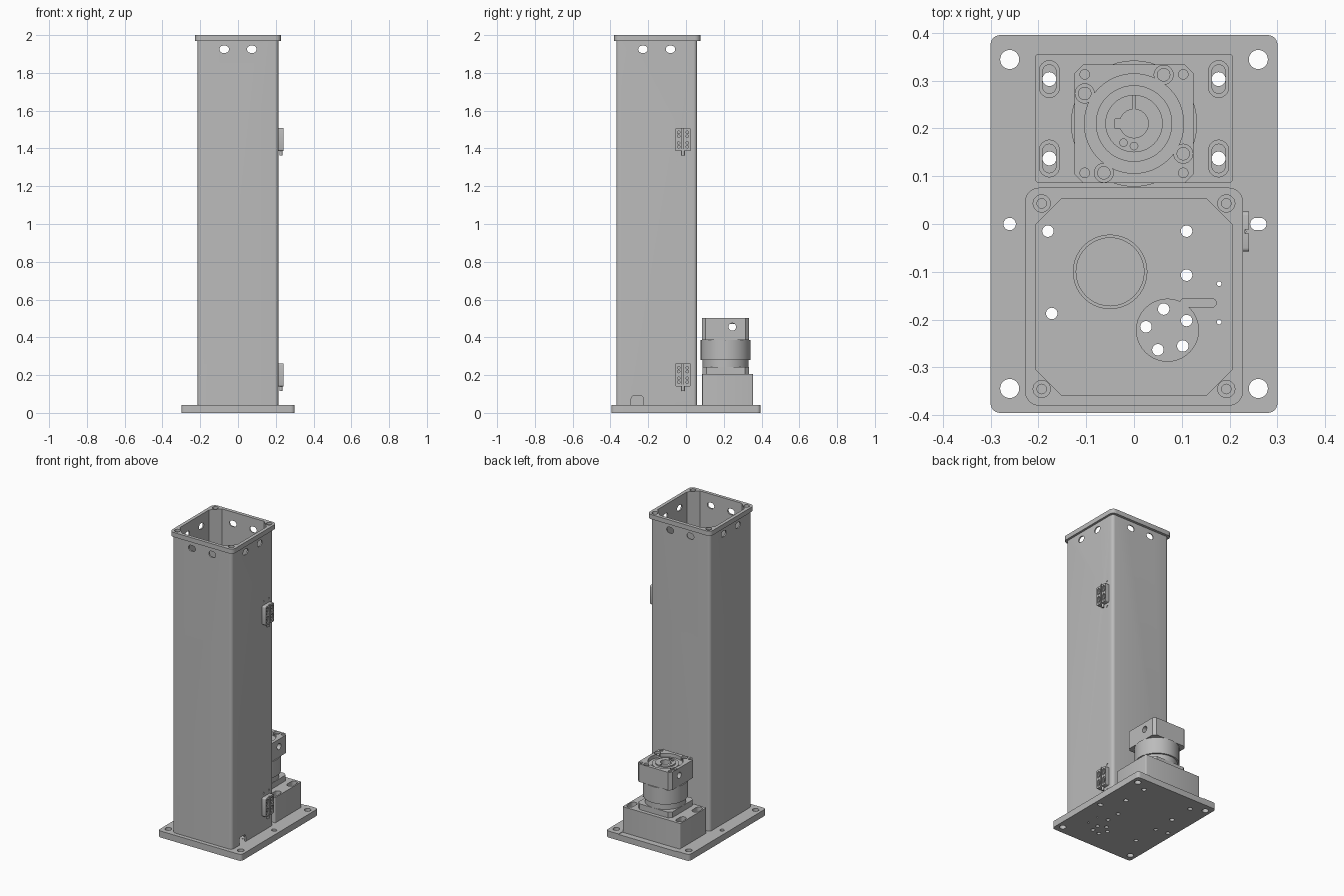
import bpy
import bmesh
from math import cos, sin, pi, radians

cube = bpy.data.objects.get("Cube")
if cube:
    bpy.data.objects.remove(cube, do_unlink=True)

grey = bpy.data.materials.new("machined grey")
grey.use_nodes = True
grey.diffuse_color = (0.5, 0.5, 0.5, 1)
grey.node_tree.nodes["Principled BSDF"].inputs["Base Color"].default_value = (0.5, 0.5, 0.5, 1)


def outline(u, v, w, h, r=0, steps=6):
    """Rectangle with rounded corners; one step gives chamfers, r = half width gives circles."""
    pts = []
    for k, (su, sv) in enumerate([(1, 1), (-1, 1), (-1, -1), (1, -1)]):
        for i in range(steps + 1 if r else 1):
            a = (k + i / steps) * pi / 2
            p = (u + su * (w / 2 - r) + r * cos(a), v + sv * (h / 2 - r) + r * sin(a))
            if not any(abs(p[0] - q[0]) + abs(p[1] - q[1]) < 1e-5 for q in pts):
                pts.append(p)
    return pts


def prism(name, pts, lo, hi, axis="Z"):
    """Solid made by extruding an outline along an axis."""
    place = {"Z": lambda u, v, t: (u, v, t),
             "X": lambda u, v, t: (t, u, v),
             "Y": lambda u, v, t: (u, t, v)}[axis]
    bm = bmesh.new()
    rings = [[bm.verts.new(place(u, v, t)) for u, v in pts] for t in (lo, hi)]
    bm.faces.new(rings[0])
    bm.faces.new(rings[1])
    n = len(pts)
    for i in range(n):
        j = (i + 1) % n
        bm.faces.new((rings[0][i], rings[0][j], rings[1][j], rings[1][i]))
    bmesh.ops.recalc_face_normals(bm, faces=bm.faces)
    mesh = bpy.data.meshes.new(name)
    bm.to_mesh(mesh)
    bm.free()
    mesh.materials.append(grey)
    ob = bpy.data.objects.new(name, mesh)
    bpy.context.collection.objects.link(ob)
    return ob


def box(name, u, v, w, h, lo, hi, r=0, steps=6, axis="Z"):
    return prism(name, outline(u, v, w, h, r, steps), lo, hi, axis)


def disc(name, u, v, r, lo, hi, axis="Z", steps=6):
    return box(name, u, v, 2 * r, 2 * r, lo, hi, r, steps, axis)


def cut(ob, cutters):
    """Subtract the cutters, bake the result and drop the cutters."""
    for c in cutters:
        c.hide_render = True
        mod = ob.modifiers.new("cut", "BOOLEAN")
        mod.operation = "DIFFERENCE"
        mod.solver = "EXACT"
        mod.object = c
    bpy.context.view_layer.update()
    graph = bpy.context.evaluated_depsgraph_get()
    baked = bpy.data.meshes.new_from_object(ob.evaluated_get(graph))
    ob.modifiers.clear()
    ob.data = baked
    for c in cutters:
        bpy.data.objects.remove(c, do_unlink=True)


PLATE = 0.042      # base plate top
COL_Y = -0.155     # column centre
GEAR_Y = 0.21      # gearbox centre
SIGNS = [(sx, sy) for sx in (-1, 1) for sy in (-1, 1)]
mount_slots = [(sx * 0.177, 0.22 + sy * 0.083) for sx, sy in SIGNS]

# Base plate with through holes and shallow recesses
base = box("base_plate", 0, 0, 0.6, 0.79, 0, PLATE, 0.02)
holes = [disc("hole", sx * 0.26, sy * 0.344, 0.02, -1, 1) for sx, sy in SIGNS]
holes += [disc("hole", -0.26, 0, 0.013, -1, 1),
          box("hole", 0.26, 0, 0.034, 0.026, -1, 1, 0.013)]
holes += [disc("hole", x, y, 0.0145, -1, 1) for x, y in mount_slots]
floor_holes = [(-0.18, -0.015), (0.11, -0.015), (0.11, -0.107), (-0.172, -0.187), (0.062, -0.178),
               (0.025, -0.215), (0.11, -0.202), (0.05, -0.263), (0.102, -0.255)]
holes += [disc("hole", x, y, 0.012, -1, 1) for x, y in floor_holes]
holes += [disc("hole", 0.178, y, 0.005, -1, 1, steps=3) for y in (-0.125, -0.205)]
holes += [disc("recess", 0.07, -0.222, 0.065, PLATE - 0.01, 1, steps=10),
          box("recess", 0.134, -0.165, 0.076, 0.018, PLATE - 0.007, 1, 0.009),
          box("recess", 0, 0.3, 0.416, 0.43, PLATE - 0.003, 1)]
cut(base, holes)

# Cable grommet on the floor inside the column
grommet = disc("cable_grommet", -0.05, -0.1, 0.078, PLATE, 0.07, steps=10)
cut(grommet, [disc("bore", -0.05, -0.1, 0.071, 0.05, 1, steps=10)])

# Hollow column and its top flange, sharing the same inner profile
column = box("column", 0, COL_Y, 0.428, 0.428, PLATE, 1.975, 0.02)
flange = box("top_flange", 0, COL_Y + 0.003, 0.456, 0.456, 1.97, 2, 0.03)
corners = [(sx * 0.193, COL_Y + 0.004 + sy * 0.194) for sx, sy in SIGNS]


def bore():
    return box("bore", 0, COL_Y + 0.002, 0.412, 0.412, -1, 3, 0.055, 1)


column_cuts = [bore()]
for d in (-0.073, 0.073):
    column_cuts.append(box("slot", d, 1.925, 0.05, 0.038, -1, 1, 0.019, axis="Y"))
    column_cuts.append(box("slot", COL_Y + d, 1.925, 0.05, 0.038, -1, 1, 0.019, axis="X"))
column_cuts.append(box("cable_exit", -0.258, 0.04, 0.064, 0.1, 0.1, 1, 0.015, axis="X"))
column_cuts += [disc("screw_hole", x, y, 0.01, 1.85, 3) for x, y in corners]
for z in (0, -1.246):
    for y, dz in ((-0.042, 1.533), (0.01, 1.533), (0.01, 1.362)):
        column_cuts.append(disc("screw_hole", y, dz + z, 0.006, 0.21, 1, "X", 3))
cut(column, column_cuts)
flange_cuts = [bore()]
for x, y in corners:
    flange_cuts += [disc("screw_head_seat", x, y, 0.018, 1.985, 3), disc("screw_hole", x, y, 0.01, 1, 3)]
cut(flange, flange_cuts)

# Two connector blocks on the side of the column
for label, z in (("upper", 1.447), ("lower", 0.201)):
    block = box(label + "_connector", -0.016, z, 0.084, 0.122, 0.212, 0.241, 0.008, 3, "X")
    pockets = [box("groove", -0.016, z, 0.008, 0.2, 0.232, 1, axis="X")]
    for dy in (-0.023, 0.023):
        for dz in (-0.028, 0.028):
            pockets.append(box("pocket", -0.016 + dy, z + dz, 0.026, 0.044, 0.235, 1, 0.013, 4, "X"))
            for e in (-0.01, 0.01):
                pockets.append(disc("socket", -0.016 + dy, z + dz + e, 0.007, 0.225, 1, "X", 3))
    cut(block, pockets)
    disc(label + "_connector_pin", -0.016, 0.227, 0.008, z - 0.085, z - 0.05, "Z", 3).location = (0.227, 0.016, 0)
    pin = bpy.data.objects[label + "_connector_pin"]
    pin.location = (0.227 + 0.016, -0.016 - 0.227, 0)

# Gearbox mount with counterbored slots
mount = box("gearbox_mount", 0, 0.221, 0.414, 0.27, PLATE - 0.003, 0.206, 0.008, 3)
mount_cuts = []
for x, y in mount_slots:
    mount_cuts += [box("slot_seat", x, y, 0.042, 0.077, 0.15, 1, 0.021),
                   box("slot", x, y, 0.028, 0.06, -1, 1, 0.014)]
cut(mount, mount_cuts)

# Gearbox: square foot, neck, round body
box("gearbox_foot", 0, GEAR_Y, 0.245, 0.245, 0.206, 0.243, 0.02, 1)
disc("gearbox_neck", 0, GEAR_Y, 0.122, 0.243, 0.28, steps=12)
disc("gearbox_body", 0, GEAR_Y, 0.132, 0.28, 0.386, steps=12)

# Square head with lobed recess, corner screws and a side access hole
head = box("gearbox_head", 0, GEAR_Y, 0.248, 0.248, 0.386, 0.503, 0.018, 1)
head_cuts = [disc("recess", 0, GEAR_Y, 0.104, 0.48, 1, steps=12),
             disc("access", 0.245, 0.455, 0.02, -1, 1, "X")]
lobes = [(0.062, 0.102), (-0.103, 0.063), (0.103, -0.063), (-0.063, -0.103)]
head_cuts += [disc("lobe", x, GEAR_Y + y, 0.02, 0.48, 1) for x, y in lobes]
head_cuts += [disc("screw_hole", sx * 0.103, GEAR_Y + sy * 0.103, 0.01, 0.46, 1) for sx, sy in SIGNS]
cut(head, head_cuts)
for x, y in lobes:
    disc("head_screw", x, GEAR_Y + y, 0.014, 0.47, 0.492)

# Stepped clamp ring with keyed bore and slit
disc("seat_ring", 0, GEAR_Y, 0.08, 0.47, 0.488, steps=12)
clamp = disc("clamp_ring", 0, GEAR_Y, 0.06, 0.47, 0.496, steps=10)
for ob, depth in ((bpy.data.objects["seat_ring"], 0.4), (clamp, 0.4), (head, 0.42)):
    cut(ob, [disc("bore", 0, GEAR_Y, 0.03, depth, 1),
             box("keyway", -0.025, GEAR_Y, 0.03, 0.02, depth, 1),
             box("slit", 0, GEAR_Y + 0.042, 0.006, 0.034, depth, 1),
             disc("pin_hole", -0.022, 0.17, 0.008, 0.46, 1, steps=4),
             disc("pin_hole", 0, 0.163, 0.008, 0.46, 1, steps=4)])

# Smooth the round walls while keeping machined edges crisp
bpy.ops.object.select_all(action="DESELECT")
for ob in bpy.context.scene.objects:
    if ob.type == "MESH" and grey.name in ob.data.materials:
        ob.select_set(True)
        bpy.context.view_layer.objects.active = ob
bpy.ops.object.shade_smooth_by_angle(angle=radians(31))
